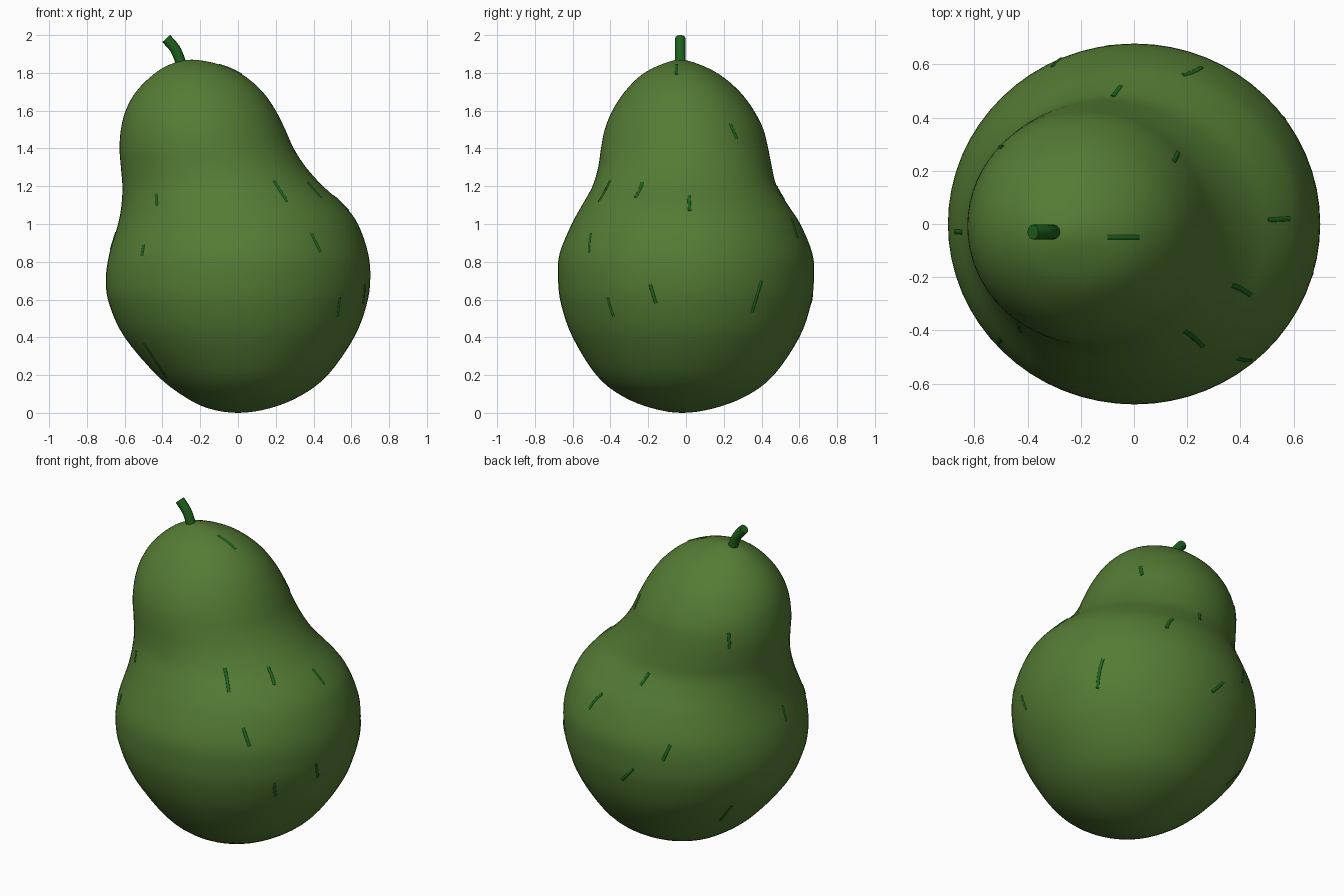
import bpy, bmesh, math
from mathutils import Vector
from mathutils.bvhtree import BVHTree

if "Cube" in bpy.data.objects:
    bpy.data.objects.remove(bpy.data.objects["Cube"])


def material(name, color):
    m = bpy.data.materials.new(name)
    m.diffuse_color = (*color, 1)
    m.use_nodes = True
    m.node_tree.nodes["Principled BSDF"].inputs["Base Color"].default_value = m.diffuse_color
    return m


SKIN = material("skin_green", (0.09, 0.2, 0.035))
DARK = material("stem_green", (0.012, 0.12, 0.012))


def spline(a, b, c, d, t):
    return [0.5 * (2 * q + (r - p) * t + (2 * p - 5 * q + 4 * r - s) * t * t
                   + (3 * q - p - 3 * r + s) * t ** 3) for p, q, r, s in zip(a, b, c, d)]


# Body: sections as height, left x, right x, front y, back y
SECTIONS = [
    (0.0, 0.0, 0.0, -0.02, -0.02), (0.025, -0.16, 0.17, -0.18, 0.15),
    (0.09, -0.29, 0.33, -0.34, 0.32), (0.2, -0.43, 0.475, -0.475, 0.465),
    (0.4, -0.60, 0.615, -0.60, 0.60), (0.57, -0.68, 0.68, -0.66, 0.66),
    (0.7, -0.70, 0.70, -0.677, 0.677), (0.84, -0.682, 0.69, -0.67, 0.67),
    (1.0, -0.635, 0.635, -0.605, 0.605), (1.1, -0.617, 0.56, -0.55, 0.54),
    (1.2, -0.612, 0.45, -0.495, 0.48), (1.3, -0.62, 0.36, -0.465, 0.455),
    (1.4, -0.627, 0.295, -0.45, 0.435), (1.5, -0.62, 0.25, -0.43, 0.41),
    (1.6, -0.595, 0.20, -0.39, 0.36), (1.7, -0.54, 0.13, -0.325, 0.285),
    (1.79, -0.45, 0.025, -0.235, 0.18), (1.845, -0.36, -0.10, -0.13, 0.07),
    (1.87, -0.245, -0.245, -0.03, -0.03)]
N, STEPS = 64, 4


def mirrored_pole(pole, nxt):
    # Reflect through the pole so that the ends round off
    z, l, r, f, b = nxt
    return (z, r, l, b, f)


pts = [mirrored_pole(SECTIONS[0], SECTIONS[1])] + SECTIONS \
    + [mirrored_pole(SECTIONS[-1], SECTIONS[-2])]
rows = []
for i in range(1, len(pts) - 2):
    for k in range(STEPS):
        rows.append(spline(*pts[i - 1:i + 3], k / STEPS))
rows = rows[1:]

bm = bmesh.new()
rings = []
for z, l, r, f, b in rows:
    rings.append([bm.verts.new(((l + r) / 2 + (r - l) / 2 * math.cos(a),
                                (f + b) / 2 + (b - f) / 2 * math.sin(a), z))
                  for a in (2 * math.pi * j / N for j in range(N))])
bottom = bm.verts.new((0, -0.02, 0))
top = bm.verts.new((-0.245, -0.03, 1.87))
for j in range(N):
    k = (j + 1) % N
    bm.faces.new((bottom, rings[0][k], rings[0][j]))
    bm.faces.new((top, rings[-1][j], rings[-1][k]))
    for lo, hi in zip(rings, rings[1:]):
        bm.faces.new((lo[j], lo[k], hi[k], hi[j]))
for face in bm.faces:
    face.smooth = True
bm.normal_update()
surface = BVHTree.FromBMesh(bm)
mesh = bpy.data.meshes.new("body")
bm.to_mesh(mesh)
bm.free()
body = bpy.data.objects.new("body", mesh)
bpy.context.collection.objects.link(body)
mesh.materials.append(SKIN)


def tube(name, paths, radius):
    cu = bpy.data.curves.new(name, 'CURVE')
    cu.dimensions = '3D'
    cu.bevel_depth = radius
    cu.bevel_resolution = 4
    cu.use_fill_caps = True
    for path in paths:
        s = cu.splines.new('POLY')
        s.points.add(len(path) - 1)
        for p, co in zip(s.points, path):
            p.co = (*co, 1)
        s.use_smooth = True
    cu.materials.append(DARK)
    ob = bpy.data.objects.new(name, cu)
    bpy.context.collection.objects.link(ob)
    return ob


# Stem: short bent stalk with a flat end
stem_pts = [(-0.27, -0.03, 1.76), (-0.295, -0.03, 1.83), (-0.312, -0.03, 1.88),
            (-0.335, -0.03, 1.93), (-0.38, -0.03, 1.982)]
ext = [stem_pts[0]] + stem_pts + [stem_pts[-1]]
path = [spline(*ext[i - 1:i + 3], k / 4) for i in range(1, 5) for k in range(4)]
tube("stem", [path + [stem_pts[-1]]], 0.028)

# Skin marks: short strokes projected on the body, per side (right axis, up axis)
c, s = math.cos(math.radians(50)), math.sin(math.radians(50))
ce, se = math.cos(math.radians(25)), math.sin(math.radians(25))
MARKS = [
    (Vector((1, 0, 0)), Vector((0, 0, 1)), [   # front
        (-.435, 1.16, -.43, 1.10), (-.50, .89, -.51, .83), (.19, 1.23, .26, 1.12),
        (.37, 1.22, .44, 1.14), (.39, .95, .44, .85), (.54, .61, .53, .51),
        (-.50, .37, -.38, .19)]),
    (Vector((0, 1, 0)), Vector((0, 0, 1)), [   # right
        (.235, 1.53, .27, 1.45), (.015, 1.15, .02, 1.07), (-.19, .68, -.16, .58),
        (.40, .70, .35, .53), (.56, 1.03, .59, .93)]),
    (Vector((1, 0, 0)), Vector((0, 1, 0)), [   # top
        (-.10, -.05, .02, -.05), (-.08, .48, -.05, .52)]),
    (Vector((-s, -c, 0)), Vector((c * se, -s * se, ce)), [   # back left
        (-.145, .50, -.19, .41), (-.35, .37, -.41, .31), (.21, .14, .15, .06),
        (.195, 1.12, .20, 1.03), (.515, .70, .535, .61)])]
strokes = []
for right, up, lines in MARKS:
    out = right.cross(up)
    for u0, v0, u1, v1 in lines:
        stroke = []
        for k in range(7):
            t = k / 6
            start = right * (u0 + (u1 - u0) * t) + up * (v0 + (v1 - v0) * t) + out * 4
            hit, normal, _, _ = surface.ray_cast(start, -out)
            if hit:
                stroke.append(hit - normal * 0.008)
        if len(stroke) > 1:
            strokes.append(stroke)
tube("skin_marks", strokes, 0.012)
